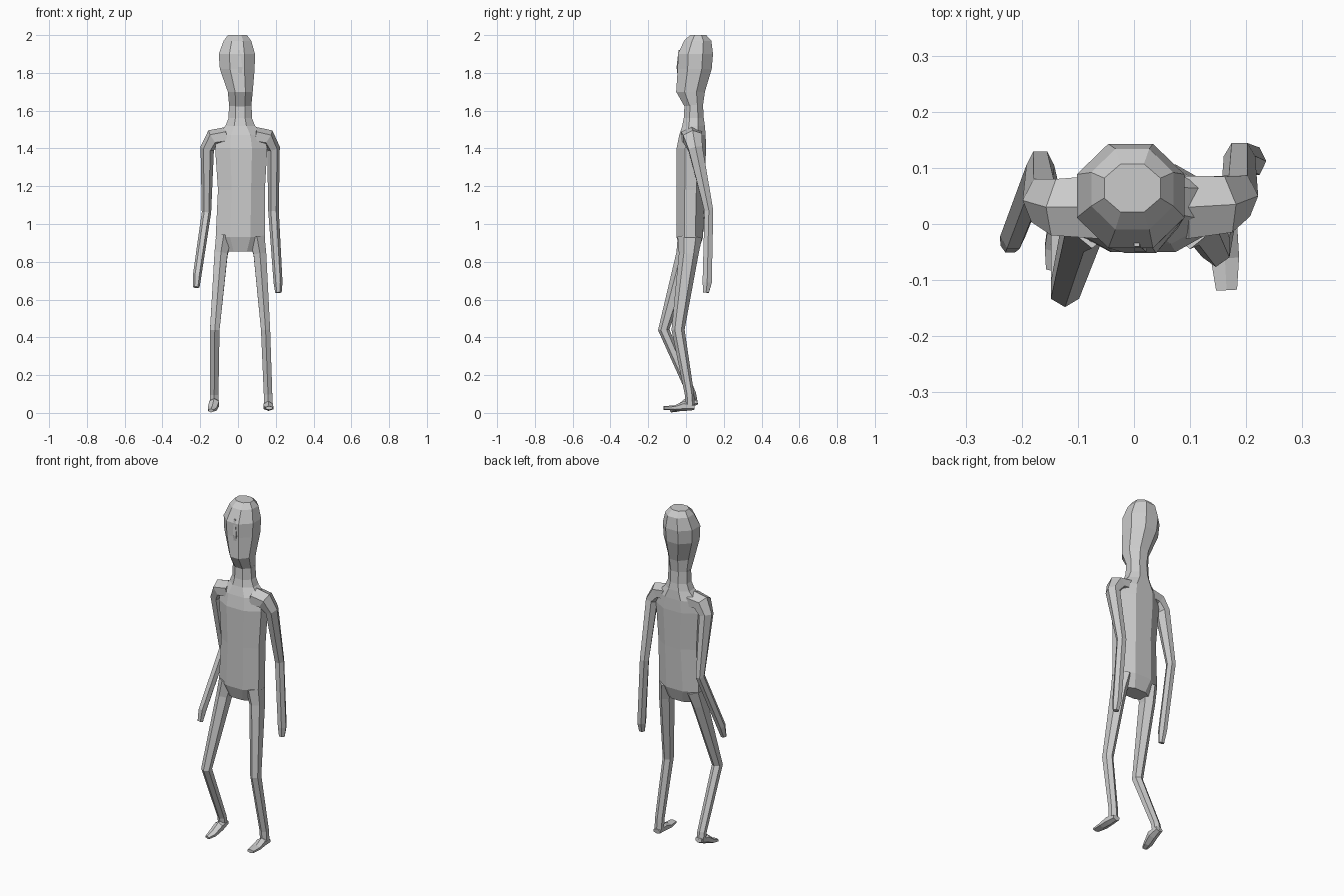
import bpy, bmesh, math
from mathutils import Vector

X, Y = Vector((1, 0, 0)), Vector((0, 1, 0))


def loft(name, rings, sides=6, ref=X, level=False):
    """Skin a tube through rings (x, y, z, half size along ref, half size across)."""
    bm = bmesh.new()
    pts = [Vector(r[:3]) for r in rings]
    k = 1 / math.cos(math.pi / sides) if sides == 8 else 1.08
    loops = []
    for i, (p, r) in enumerate(zip(pts, rings)):
        t = Vector()
        if i > 0:
            t += (p - pts[i - 1]).normalized()
        if i < len(pts) - 1:
            t += (pts[i + 1] - p).normalized()
        t = Vector((0, 0, 1)) if level else t.normalized()
        u = (ref - t * ref.dot(t)).normalized()
        v = t.cross(u)
        ring = []
        for s in range(sides):
            a = 2 * math.pi * (s + 0.5) / sides
            ring.append(bm.verts.new(p + u * (r[3] * k * math.cos(a)) + v * (r[4] * k * math.sin(a))))
        loops.append(ring)
    for a, b in zip(loops, loops[1:]):
        for s in range(sides):
            n = (s + 1) % sides
            bm.faces.new((a[s], a[n], b[n], b[s]))
    bm.faces.new(loops[0])
    bm.faces.new(loops[-1])
    bmesh.ops.recalc_face_normals(bm, faces=bm.faces)
    mesh = bpy.data.meshes.new(name)
    bm.to_mesh(mesh)
    bm.free()
    obj = bpy.data.objects.new(name, mesh)
    bpy.context.collection.objects.link(obj)
    return obj


# Torso and neck
loft("torso", [
    (0.012, 0.020, 0.855, 0.085, 0.045),
    (0.012, 0.020, 0.93, 0.130, 0.070),
    (0.018, 0.024, 1.18, 0.124, 0.074),
    (0.017, 0.028, 1.40, 0.138, 0.078),
    (0.014, 0.034, 1.47, 0.125, 0.070),
    (0.012, 0.040, 1.52, 0.078, 0.060),
    (0.012, 0.041, 1.56, 0.062, 0.053),
    (0.012, 0.041, 1.63, 0.060, 0.049)], 8, level=True)

# Head
loft("head", [
    (0.012, 0.041, 1.62, 0.058, 0.048),
    (0.012, 0.024, 1.70, 0.066, 0.076),
    (-0.004, 0.046, 1.82, 0.092, 0.090),
    (-0.006, 0.050, 1.90, 0.096, 0.093),
    (-0.003, 0.062, 1.97, 0.073, 0.072),
    (-0.003, 0.064, 2.00, 0.050, 0.043)], 8, level=True)

# Nose
loft("nose", [
    (0.013, -0.030, 1.80, 0.012, 0.022),
    (0.012, -0.034, 1.83, 0.014, 0.021),
    (0.005, -0.026, 1.92, 0.006, 0.018)], 4, level=True)

# Arms, with the shoulders as their first rings
loft("left_arm", [
    (-0.06, 0.030, 1.465, 0.060, 0.045),
    (-0.13, 0.030, 1.455, 0.054, 0.045),
    (-0.163, 0.042, 1.40, 0.042, 0.034),
    (-0.167, 0.105, 1.06, 0.026, 0.023),
    (-0.216, -0.022, 0.73, 0.025, 0.021),
    (-0.221, -0.038, 0.665, 0.014, 0.016)], ref=Y)
loft("right_arm", [
    (0.09, 0.030, 1.465, 0.060, 0.045),
    (0.155, 0.035, 1.455, 0.054, 0.045),
    (0.188, 0.050, 1.40, 0.040, 0.032),
    (0.188, 0.121, 1.07, 0.025, 0.026),
    (0.212, 0.112, 0.69, 0.026, 0.022),
    (0.214, 0.106, 0.637, 0.016, 0.016)], ref=Y)

# Legs
loft("left_leg", [
    (-0.075, 0.020, 0.93, 0.044, 0.060),
    (-0.090, 0.000, 0.84, 0.037, 0.048),
    (-0.123, -0.118, 0.44, 0.027, 0.028),
    (-0.126, 0.030, 0.10, 0.024, 0.022),
    (-0.126, 0.038, 0.055, 0.024, 0.022)])
loft("right_leg", [
    (0.100, 0.020, 0.93, 0.044, 0.060),
    (0.116, 0.014, 0.84, 0.036, 0.048),
    (0.146, -0.042, 0.44, 0.026, 0.032),
    (0.159, 0.018, 0.10, 0.024, 0.023),
    (0.160, 0.022, 0.04, 0.024, 0.023)])

# Feet
loft("left_foot", [
    (-0.124, 0.060, 0.060, 0.022, 0.014),
    (-0.126, 0.005, 0.050, 0.028, 0.026),
    (-0.136, -0.045, 0.022, 0.025, 0.015),
    (-0.143, -0.082, 0.012, 0.015, 0.009)])
loft("right_foot", [
    (0.160, 0.045, 0.030, 0.022, 0.014),
    (0.160, -0.010, 0.036, 0.026, 0.024),
    (0.162, -0.060, 0.026, 0.027, 0.013),
    (0.165, -0.118, 0.026, 0.020, 0.009)])
